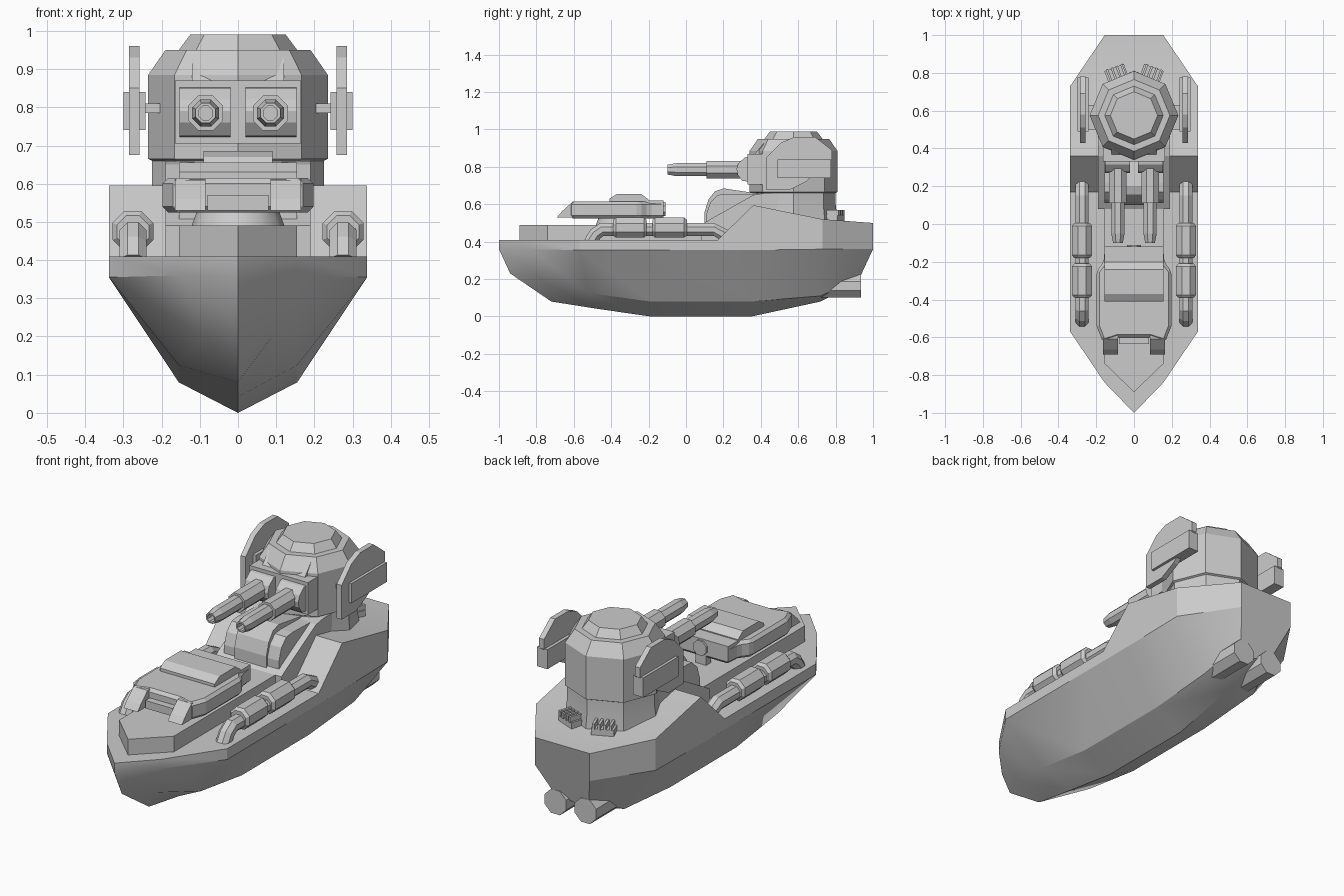
import bpy, bmesh, math
from math import sin, cos, pi

if "Cube" in bpy.data.objects:
    bpy.data.objects.remove(bpy.data.objects["Cube"])

def make(name, verts, faces, smooth=None, bevel=0):
    bm = bmesh.new()
    vs = [bm.verts.new(v) for v in verts]
    for f in faces:
        bm.faces.new([vs[i] for i in f])
    bmesh.ops.remove_doubles(bm, verts=bm.verts[:], dist=1e-4)
    bmesh.ops.recalc_face_normals(bm, faces=bm.faces[:])
    me = bpy.data.meshes.new(name)
    bm.to_mesh(me)
    bm.free()
    ob = bpy.data.objects.new(name, me)
    bpy.context.collection.objects.link(ob)
    if bevel:
        m = ob.modifiers.new("bevel", "BEVEL")
        m.width, m.segments = bevel, 1
    if smooth:
        bpy.ops.object.select_all(action='DESELECT')
        ob.select_set(True)
        bpy.context.view_layer.objects.active = ob
        bpy.ops.object.shade_smooth_by_angle(angle=math.radians(smooth))
    return ob

def loft(name, rings, smooth=None, bevel=0):
    n = len(rings[0])
    faces = [(k*n+i, k*n+(i+1) % n, (k+1)*n+(i+1) % n, (k+1)*n+i)
             for k in range(len(rings)-1) for i in range(n)]
    faces += [tuple(range(n)), tuple((len(rings)-1)*n+i for i in range(n))]
    return make(name, [p for r in rings for p in r], faces, smooth, bevel)

def side_prism(name, pts, x0, x1, bevel=0):      # (y, z) profile swept along x
    return loft(name, [[(x, y, z) for y, z in pts] for x in (x0, x1)], bevel=bevel)

def plan_prism(name, pts, z0, z1, bevel=0):      # half plan (x, y), mirrored in x
    full = pts + [(-x, y) for x, y in reversed(pts) if x > 0]
    return loft(name, [[(x, y, z) for x, y in full] for z in (z0, z1)], bevel=bevel)

def box(name, x0, x1, y0, y1, z0, z1, bevel=0):
    return side_prism(name, [(y0, z0), (y1, z0), (y1, z1), (y0, z1)], x0, x1, bevel)

def turned(name, prof, c, axis='z', n=8, phase=0.0, smooth=None):   # (radius, height) profile
    rings = []
    for r, h in prof:
        ring = []
        for i in range(n):
            a = 2*pi*i/n + phase
            u, v = r*cos(a), r*sin(a)
            ring.append((c[0]+u, c[1]+v, h) if axis == 'z' else (c[0]+u, h, c[1]+v))
        rings.append(ring)
    return loft(name, rings, smooth)

# Hull: stations of deck edge, chine, bilge and keel points
stations = [
    [(0, -1, .41), (0, -1, .36), (0, -.94, .23), (0, -.94, .23)],
    [(.155, -.84, .41), (.155, -.84, .36), (.09, -.78, .20), (0, -.72, .08)],
    [(.338, -.57, .41), (.338, -.57, .355), (.155, -.52, .125), (0, -.48, .042)],
    [(.338, .17, .41), (.338, .05, .355), (.155, -.19, .08), (0, -.19, 0)],
    [(.338, .36, .595), (.338, .36, .355), (.155, .35, .08), (0, .35, 0)],
    [(.338, .73, .52), (.338, .73, .36), (.155, .72, .11), (0, .72, .08)],
    [(.155, 1, .50), (.155, 1, .36), (.10, .93, .21), (0, .90, .17)]]
hv, hf = [], []
for st in stations:
    hv += st + [(-x, y, z) for x, y, z in reversed(st[:3])]
for k in range(6):
    for i in range(7):
        a, b, j = k*7, k*7+7, (i+1) % 7
        if k == 0:                    # bow tip collapses onto the stem line
            t = [0, 1, 2, 2, 2, 1, 0]
            q = [t[i], t[j], 7+j, 7+i]
            q = list(dict.fromkeys(q))
        else:
            q = [a+i, a+j, b+j, b+i]
        hf.append(tuple(q))
hf.append(tuple(range(42, 49)))
make("hull", hv, hf, smooth=28)

# Raised foredeck platform and sloped superstructure
plan_prism("foredeck", [(0, -.89), (.155, -.74), (.155, .3)], .40, .49)
side_prism("superstructure", [(.08, .41), (.08, .49), (.13, .52), (.36, .65), (.42, .66), (.6, .66), (.6, .41)], -.19, .19)
side_prism("front_hump", [(.11, .48), (.11, .55), (.13, .61), (.17, .65), (.22, .655), (.4, .65), (.4, .48)], -.155, .155)
side_prism("hump_band", [(.10, .5), (.10, .56), (.12, .625), (.155, .67), (.20, .685), (.4, .655), (.4, .5)], -.09, .09)

# Barbette and turret
tc = (0, .575)
turned("barbette", [(.24, .48), (.225, .60), (.225, .68)], tc, smooth=30)
turned("turret", [(.215, .655), (.235, .665), (.235, .885), (.19, .95), (.155, .95), (.125, .99)], tc)

# Gun housing, mantlets and barrels
box("gun_housing", -.165, .165, .33, .52, .705, .87)
side_prism("housing_roof", [(.36, .86), (.42, .93), (.55, .93), (.55, .86)], -.12, .12)
for s in (-1, 1):
    side = "right" if s > 0 else "left"
    side_prism("mantlet_" + side, [(.35, .72), (.30, .725), (.275, .76), (.27, .79), (.28, .82), (.315, .85), (.35, .855)], s*.02, s*.153)
    turned("gun_" + side, [(.05, .32), (.05, .11), (.038, .11), (.038, -.05), (.028, -.10), (.02, -.10), (.02, -.04)],
           (s*.085, .785), 'y', 8, pi/8)

    # Fin, its backing block and axle
    side_prism("fin_" + side, [(.43, .675), (.43, .85), (.51, .93), (.58, .96), (.69, .96), (.78, .89),
                               (.78, .84), (.64, .72), (.55, .675)], s*.258, s*.286)
    box("fin_block_" + side, s*.242, s*.30, .49, .775, .74, .84)
    box("fin_axle_" + side, s*.19, s*.26, .50, .63, .785, .81)

    # Deck pipe with two sleeves
    def ring(y, z, r, tilt):
        return [(s*.275 + r*cos(a), y + r*sin(a)*sin(tilt), z + r*sin(a)*cos(tilt))
                for a in [2*pi*i/8 + pi/8 for i in range(8)]]
    loft("deck_pipe_" + side, [ring(-.51, .40, .038, -1.2), ring(-.485, .44, .038, -.9), ring(-.45, .465, .038, -.3),
                               ring(.15, .465, .038, 0), ring(.25, .41, .038, .5)])
    for k, (y0, y1) in enumerate([(-.375, -.225), (-.165, -.01)]):
        turned(f"pipe_sleeve_{side}_{k}", [(.045, y0-.015), (.058, y0), (.058, y1), (.045, y1+.015)],
               (s*.275, .475), 'y', 8, pi/8)

    # Stern thruster pod
    turned("thruster_" + side, [(.05, .60), (.066, .68), (.066, .935)], (s*.085, .163), 'y', 8, pi/8)

    # Slatted vent behind the turret
    vent = [box("vent_" + side, -.055, .055, -.05, .03, .48, .545)]
    for k in range(4):
        x = -.045 + k*.027
        vent.append(box(f"vent_slat_{side}_{k}", x, x+.012, -.04, .034, .54, .57))
    for o in vent:
        o.location = (s*.095, .80, 0)
        o.rotation_euler.z = -s*.36

    # Hatch front prong
    side_prism("hatch_prong_" + side, [(-.5, .53), (-.69, .53), (-.665, .56), (-.61, .61), (-.5, .615)], s*.085, s*.165)

# Foredeck hatch: neck, body, lid slab, rear pin
turned("hatch_neck", [(.125, .48), (.105, .535)], (0, -.36), n=12, smooth=40)
plan_prism("hatch_body", [(.155, -.12), (.16, -.2), (.198, -.25), (.198, -.54), (.165, -.625), (.085, -.6)], .525, .615, bevel=.015)
box("hatch_rear", -.155, .155, -.21, -.12, .54, .62)
side_prism("hatch_lid", [(-.41, .61), (-.41, .63), (-.37, .655), (-.24, .655), (-.20, .625), (-.20, .61)], -.155, .155)
box("hatch_nose", -.08, .08, -.635, -.59, .53, .57)
turned("hatch_pin", [(.04, -.17), (.04, -.11)], (0, .575), 'y', 8, pi/8)
box("hatch_pin_base", -.03, .03, -.16, -.12, .48, .58)
